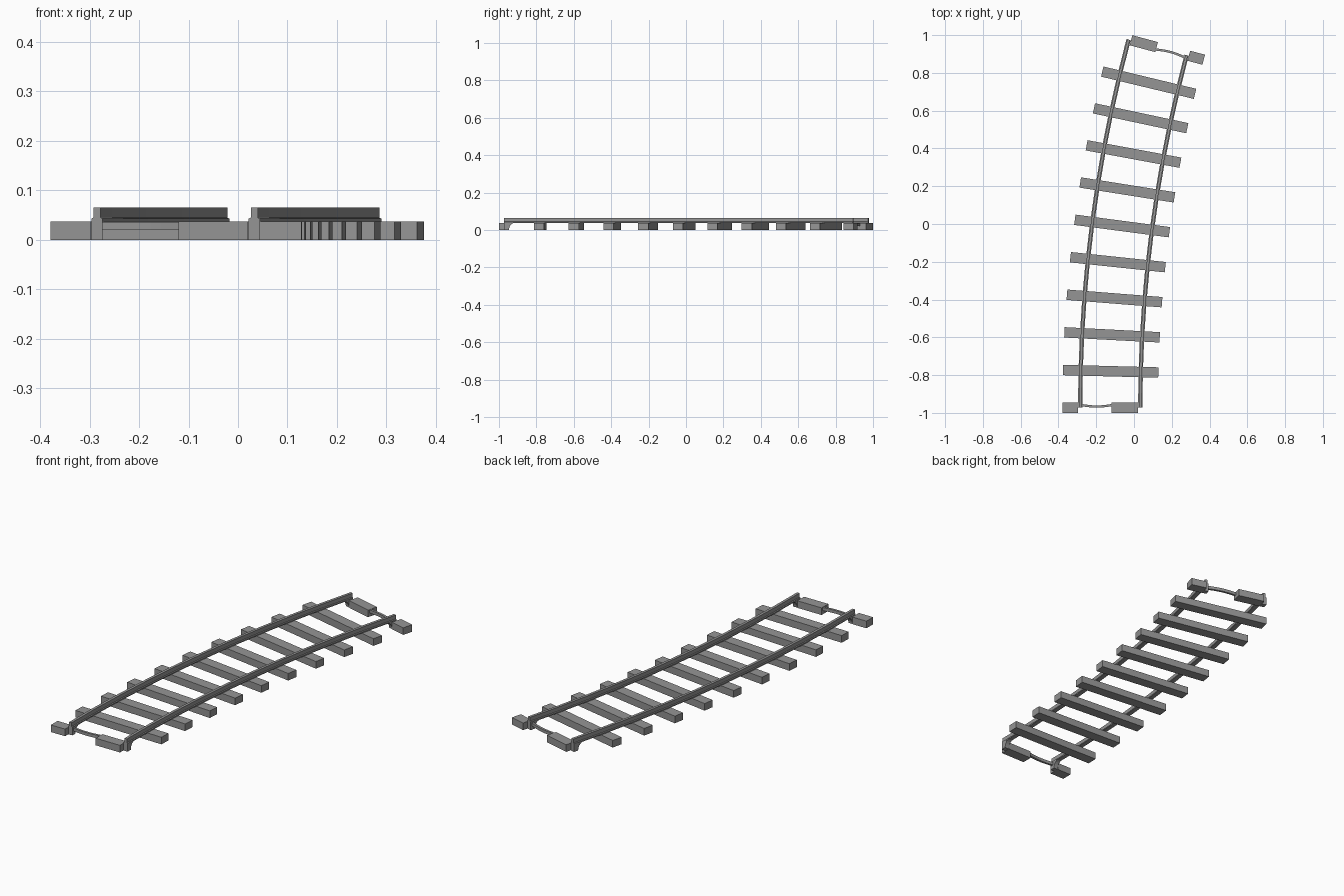
import bpy, bmesh, math
from mathutils import Matrix, Vector

if "Cube" in bpy.data.objects:
    bpy.data.objects.remove(bpy.data.objects["Cube"])

R = 7.37                      # centre line radius
ARC = math.radians(15)
STEPS = 10
X0, Y0 = -0.126, -0.9725      # start of the centre line
GAUGE = 0.159                 # half distance between the rails
TIE_H, TIE_W, TIE_L = 0.037, 0.055, 0.505

grey = bpy.data.materials.new("grey")
grey.diffuse_color = (0.3, 0.3, 0.3, 1)
grey.use_nodes = True
grey.node_tree.nodes["Principled BSDF"].inputs["Base Color"].default_value = grey.diffuse_color


def pose(a):
    """Frame on the centre line: local x across, y along the track."""
    p = Vector((X0 + R * (1 - math.cos(a)), Y0 + R * math.sin(a), 0))
    return Matrix.Translation(p) @ Matrix.Rotation(-a, 4, 'Z')


START = pose(0)
END = pose(ARC) @ Matrix.Rotation(math.pi, 4, 'Z')


def loft(name, rings):
    """Skin closed rings into a capped solid."""
    bm = bmesh.new()
    loops = [[bm.verts.new(p) for p in ring] for ring in rings]
    n = len(loops[0])
    for a, b in zip(loops, loops[1:]):
        for i in range(n):
            j = (i + 1) % n
            bm.faces.new((a[i], a[j], b[j], b[i]))
    bm.faces.new(loops[0])
    bm.faces.new(loops[-1][::-1])
    bmesh.ops.recalc_face_normals(bm, faces=bm.faces[:])
    me = bpy.data.meshes.new(name)
    bm.to_mesh(me)
    bm.free()
    me.materials.append(grey)
    ob = bpy.data.objects.new(name, me)
    bpy.context.collection.objects.link(ob)
    return ob


def block(name, m, u0, u1):
    """Tie block spanning u0..u1 across the track."""
    w = TIE_W / 2
    section = [(-w, 0), (w, 0), (w, TIE_H), (-w, TIE_H)]
    return loft(name, [[m @ Vector((u, v, z)) for v, z in section] for u in (u0, u1)])


# Full ties between the two ends
for i in range(1, STEPS):
    block("tie", pose(ARC * i / STEPS), -TIE_L / 2, TIE_L / 2)

# Rails: wide flange with a narrow head
profile = [(-0.0115, 0.037), (0.0115, 0.037), (0.0115, 0.043), (0.007, 0.045),
           (0.007, 0.065), (-0.007, 0.065), (-0.007, 0.045), (-0.0115, 0.043)]
for side, name in ((-1, "left_rail"), (1, "right_rail")):
    rings = []
    for i in range(STEPS + 1):
        m = pose(ARC * i / STEPS)
        rings.append([m @ Vector((side * GAUGE + u, 0, z)) for u, z in profile])
    loft(name, rings)

# Identical couplings at both ends, turned half round
for m, end in ((START, "front"), (END, "back")):
    block(end + "_outer_tie", m, -TIE_L / 2, -0.171)
    block(end + "_inner_tie", m, 0.006, 0.146)

    # Rail feet with a concave rear edge
    foot = [(0, 0.038), (0, 0)]
    for k in range(6):
        t = math.pi / 2 * k / 5
        foot.append((0.026 + 0.032 * (1 - math.cos(t)), 0.038 * math.sin(t)))
    for side in (-1, 1):
        loft(end + "_rail_foot", [[m @ Vector((side * GAUGE + u, v, z)) for v, z in foot]
                                  for u in (-0.0115, 0.0115)])

    # Thin bowed link from the rail foot to the inner tie
    rings = []
    for k in range(9):
        t = k / 8
        u = -0.152 + 0.162 * t
        v = 0.014 - 0.008 * math.sin(math.pi * t)
        rings.append([m @ Vector((u, v + dv, z)) for dv, z in
                      ((-0.006, 0.02), (0.006, 0.02), (0.006, 0.036), (-0.006, 0.036))])
    loft(end + "_link", rings)
